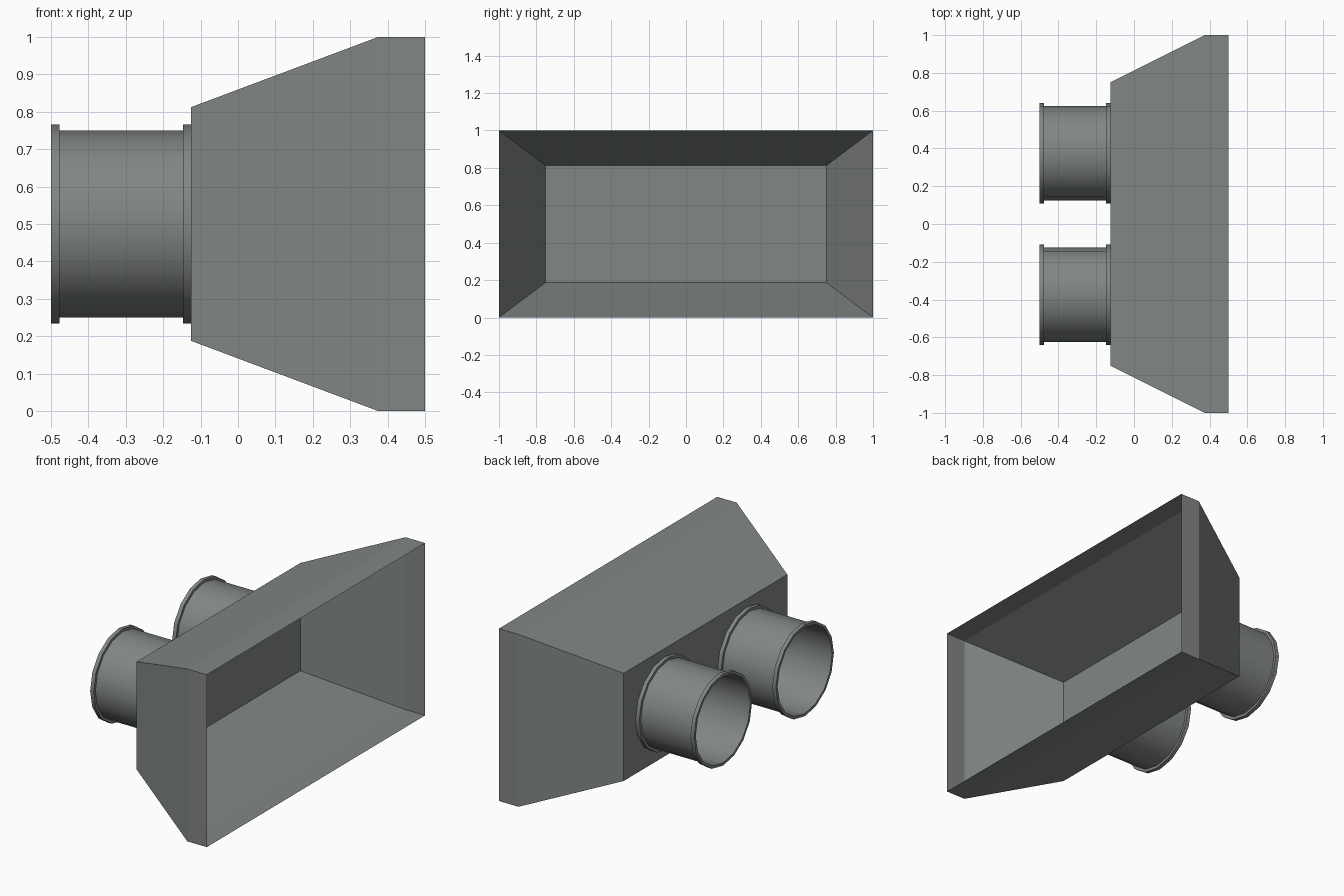
import bpy
import math

cube = bpy.data.objects.get("Cube")
if cube:
    bpy.data.objects.remove(cube, do_unlink=True)

SIDES = 16
CENTRE_Z = 0.5

# Galvanised sheet metal
metal = bpy.data.materials.new("grey_metal")
metal.use_nodes = True
colour = (0.22, 0.24, 0.232, 1)
metal.diffuse_color = colour
metal.node_tree.nodes["Principled BSDF"].inputs["Base Color"].default_value = colour


def add_object(name, verts, faces):
    mesh = bpy.data.meshes.new(name)
    mesh.from_pydata(verts, [], faces)
    mesh.materials.append(metal)
    obj = bpy.data.objects.new(name, mesh)
    bpy.context.collection.objects.link(obj)
    return obj


def bridge(rings, size):
    """Quads joining consecutive rings of equal size."""
    return [(r * size + i, r * size + (i + 1) % size,
             (r + 1) * size + (i + 1) % size, (r + 1) * size + i)
            for r in range(rings - 1) for i in range(size)]


def lathe(name, profile, centre_y):
    """Turn (x, radius) points around an axis parallel to x."""
    verts = []
    for x, radius in profile:
        for i in range(SIDES):
            a = math.tau * i / SIDES
            verts.append((x, centre_y + radius * math.cos(a),
                          CENTRE_Z + radius * math.sin(a)))
    obj = add_object(name, verts, bridge(len(profile), SIDES)[:])
    obj.data.flip_normals()
    bpy.ops.object.select_all(action="DESELECT")
    bpy.context.view_layer.objects.active = obj
    obj.select_set(True)
    bpy.ops.object.shade_smooth_by_angle(angle=math.radians(30))
    return obj


# Hood: flared rectangular sheet, closed at the back wall, open at +x
sections = [(-0.125, 0.75, 0.3125), (0.375, 1.0, 0.5), (0.5, 1.0, 0.5)]
hood_verts = [(x, sy * hy, CENTRE_Z + sz * hz)
              for x, hy, hz in sections
              for sy, sz in ((-1, -1), (1, -1), (1, 1), (-1, 1))]
hood = add_object("hood", hood_verts, [(0, 3, 2, 1)] + bridge(len(sections), 4))
hood.data.flip_normals() if hood.data.polygons[0].normal.x > 0 else None

# Two open pipes, each with a collar at both ends
for side, y in (("left", 0.375), ("right", -0.375)):
    lathe(f"{side}_pipe", [(-0.5, 0.25), (-0.125, 0.25)], y)
    for end, x in (("outer", -0.5), ("inner", -0.1475)):
        lathe(f"{side}_{end}_collar",
              [(x, 0.25), (x, 0.266), (x + 0.0225, 0.266), (x + 0.0225, 0.25)], y)
